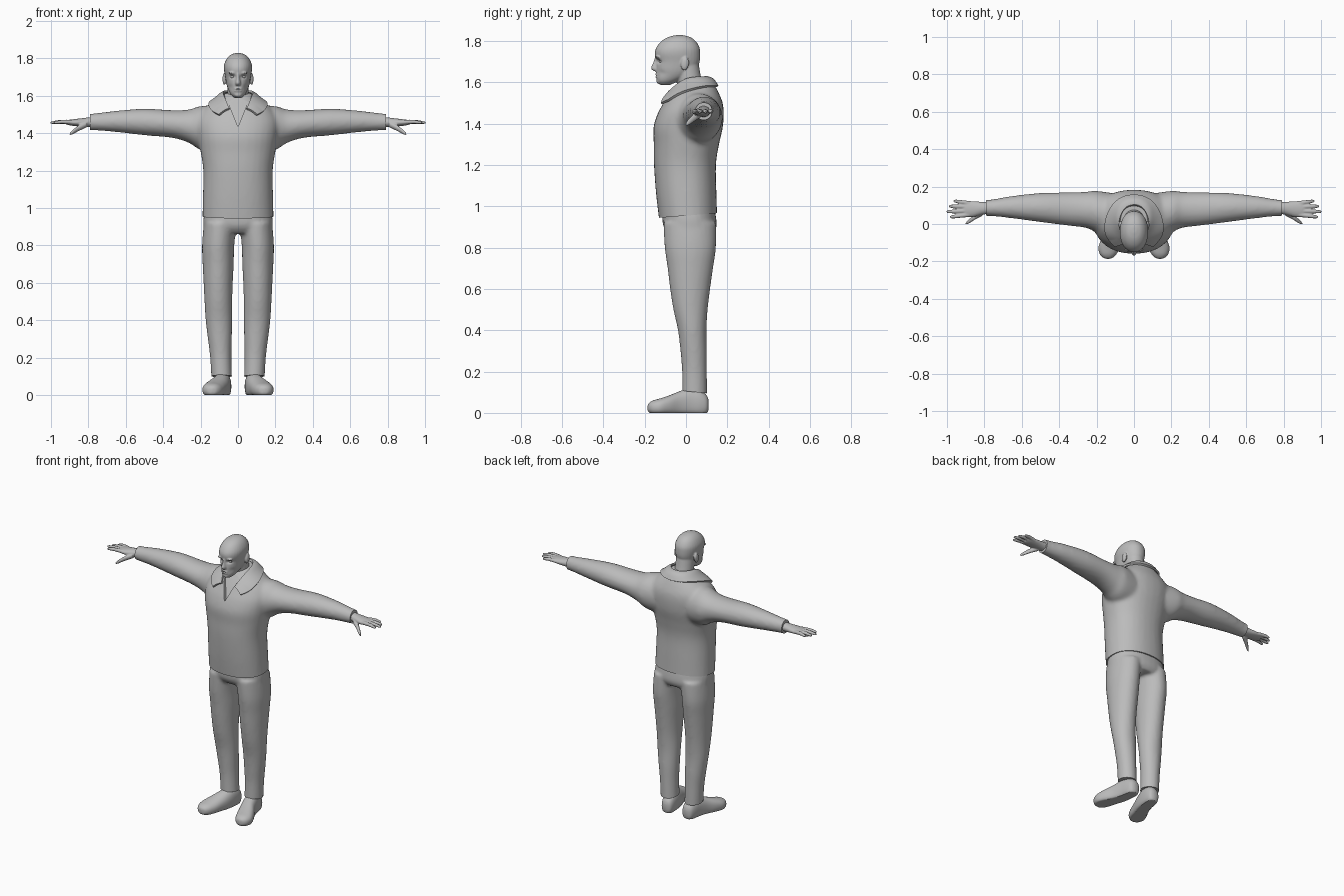
import bpy, bmesh, math
from mathutils import Matrix, Vector

default = bpy.data.objects.get("Cube")
if default:
    bpy.data.objects.remove(default, do_unlink=True)

grey = bpy.data.materials.new("plain grey")
grey.use_nodes = True
grey.diffuse_color = (0.5, 0.5, 0.5, 1)
grey.node_tree.nodes["Principled BSDF"].inputs["Base Color"].default_value = (0.5, 0.5, 0.5, 1)
parts = []


def spline(rows, steps=4):
    """Catmull-Rom interpolation between rows of numbers."""
    out = []
    last = len(rows) - 1
    for i in range(last):
        quads = list(zip(rows[max(i - 1, 0)], rows[i], rows[i + 1], rows[min(i + 2, last)]))
        for s in range(steps):
            t = s / steps
            out.append([b + t * ((c - a) / 2 + t * ((a - 2.5 * b + 2 * c - d / 2)
                        + t * (1.5 * (b - c) + (d - a) / 2))) for a, b, c, d in quads])
    return out + [list(rows[last])]


def loft(bm, axis, rows, power=2.0, sides=32, floor=False):
    """Closed skin over rings (position, centre u, centre v, radius u, radius v)."""
    order = {"x": (2, 0, 1), "y": (0, 2, 1), "z": (0, 1, 2)}[axis]
    rings = []
    for t, cu, cv, ru, rv in spline(rows):
        ring = []
        for k in range(sides):
            c, s = (f(math.tau * k / sides) for f in (math.cos, math.sin))
            p = (cu + max(ru, 0.002) * math.copysign(abs(c) ** (2 / power), c),
                 cv + max(rv, 0.002) * math.copysign(abs(s) ** (2 / power), s), t)
            co = Vector(p[i] for i in order)
            if floor:
                co.z = max(co.z, 0)
            ring.append(bm.verts.new(co))
        rings.append(ring)
    for a, b in zip(rings, rings[1:]):
        for k in range(sides):
            n = (k + 1) % sides
            bm.faces.new((a[k], a[n], b[n], b[k]))
    bm.faces.new(rings[0][::-1])
    bm.faces.new(rings[-1])


def ball(bm, place, size, tilt=0.0):
    m = Matrix.Translation(place) @ Matrix.Rotation(tilt, 4, "X") @ Matrix.Diagonal((*size, 1))
    bmesh.ops.create_uvsphere(bm, u_segments=16, v_segments=10, radius=1, matrix=m)


def mirror(bm):
    copy = bmesh.ops.duplicate(bm, geom=bm.verts[:] + bm.edges[:] + bm.faces[:])["geom"]
    for v in copy:
        if isinstance(v, bmesh.types.BMVert):
            v.co.x = -v.co.x


def make(name, bm, keep=True):
    bmesh.ops.recalc_face_normals(bm, faces=bm.faces[:])
    mesh = bpy.data.meshes.new(name)
    bm.to_mesh(mesh)
    bm.free()
    mesh.materials.append(grey)
    ob = bpy.data.objects.new(name, mesh)
    bpy.context.scene.collection.objects.link(ob)
    if keep:
        parts.append(ob)
    return ob


def modify(ob, kind, **settings):
    mod = ob.modifiers.new(kind.title(), kind)
    for key, value in settings.items():
        setattr(mod, key, value)


def bake(ob):
    graph = bpy.context.evaluated_depsgraph_get()
    mesh = bpy.data.meshes.new_from_object(ob.evaluated_get(graph))
    ob.modifiers.clear()
    ob.data = mesh


def fuse(ob, voxel, rounds):
    modify(ob, "REMESH", mode="VOXEL", voxel_size=voxel)
    modify(ob, "SMOOTH", factor=0.5, iterations=rounds)
    bake(ob)


def trim(ob, *planes):
    """Cut off what lies beyond each plane and close the opening."""
    bm = bmesh.new()
    bm.from_mesh(ob.data)
    for point, normal in planes:
        bmesh.ops.bisect_plane(bm, geom=bm.verts[:] + bm.edges[:] + bm.faces[:],
                               plane_co=point, plane_no=normal, clear_outer=True)
        bmesh.ops.holes_fill(bm, edges=[e for e in bm.edges if e.is_boundary], sides=0)
    bm.to_mesh(ob.data)
    bm.free()


# Jacket: sleeves and trunk fused into one soft form
bm = bmesh.new()
loft(bm, "x", [(.08, .04, 1.42, .12, .13), (.2, .067, 1.428, .11, .117), (.26, .076, 1.437, .096, .09),
               (.35, .08, 1.449, .089, .074), (.5, .088, 1.46, .078, .071), (.65, .09, 1.463, .06, .057),
               (.75, .087, 1.461, .046, .047), (.83, .085, 1.46, .04, .042)])
mirror(bm)
loft(bm, "z", [(.88, 0, .015, .192, .138), (1.05, 0, .002, .188, .146), (1.2, 0, -.005, .186, .15),
               (1.3, 0, .002, .2, .158), (1.38, 0, .01, .213, .168), (1.45, 0, .023, .22, .16),
               (1.5, 0, .034, .205, .144), (1.54, 0, .038, .17, .125), (1.58, 0, .045, .115, .098),
               (1.615, 0, .045, .075, .075)], power=2.2)
jacket = make("jacket", bm)
fuse(jacket, .011, 8)
trim(jacket, ((0, 0, .955), (0, .08, -1)), ((.79, 0, 0), (1, 0, 0)), ((-.79, 0, 0), (-1, 0, 0)))

# V neckline carved into the jacket front
bm = bmesh.new()
wedge = [[bm.verts.new((x, y, z)) for x, y, z in tri] for tri in (
    [(0, -.3, 1.435), (.083, -.3, 1.64), (-.083, -.3, 1.64)],
    [(0, -.122, 1.435), (.083, -.022, 1.64), (-.083, -.022, 1.64)])]
for tri in wedge:
    bm.faces.new(tri)
for k in range(3):
    n = (k + 1) % 3
    bm.faces.new((wedge[0][k], wedge[0][n], wedge[1][n], wedge[1][k]))
cutter = make("neckline_cutter", bm, keep=False)
cutter.hide_render = True
modify(jacket, "BOOLEAN", object=cutter, operation="DIFFERENCE", solver="EXACT")
bake(jacket)
bpy.data.objects.remove(cutter, do_unlink=True)

# Collar: folded strip lying over the shoulders
inner = [(0, .105, 1.625), (.05, .09, 1.625), (.076, .04, 1.62), (.075, -.02, 1.605),
         (.065, -.06, 1.575), (.046, -.1, 1.53)]
outer = [(0, .152, 1.575), (.085, .12, 1.57), (.138, .04, 1.55), (.148, -.03, 1.53),
         (.138, -.085, 1.515), (.1, -.118, 1.497)]
bm = bmesh.new()
strip = []
for a, b in zip(inner, outer):
    a, b = Vector(a), Vector(b)
    strip.append([bm.verts.new(p) for p in (a, (a + b) / 2 + Vector((0, 0, .008)), b)])
for a, b in zip(strip, strip[1:]):
    for k in range(2):
        bm.faces.new((a[k], a[k + 1], b[k + 1], b[k]))
collar = make("collar", bm)
modify(collar, "MIRROR")
modify(collar, "SUBSURF", levels=3, render_levels=3, boundary_smooth="PRESERVE_CORNERS")
modify(collar, "SHRINKWRAP", target=jacket, wrap_mode="OUTSIDE", offset=.009)
modify(collar, "SOLIDIFY", thickness=.012, offset=0)
bake(collar)

# Trousers: two legs fused with the hips
bm = bmesh.new()
loft(bm, "z", [(.06, .086, .042, .055, .06), (.2, .092, .041, .057, .06), (.3, .097, .037, .064, .064),
               (.4, .102, .03, .071, .069), (.5, .105, .022, .074, .083), (.6, .106, .02, .078, .097),
               (.7, .106, .021, .083, .11), (.8, .106, .021, .086, .124), (.92, .095, .018, .088, .128)])
mirror(bm)
loft(bm, "z", [(.865, 0, .025, .175, .105), (.9, 0, .02, .185, .128), (.95, 0, .015, .184, .13),
               (1.02, 0, .012, .17, .12)], power=2.3)
trousers = make("trousers", bm)
fuse(trousers, .01, 5)
trim(trousers, ((0, 0, .105), (0, -.1, -1)))

# Shoes, toes turned out and soles flat
bm = bmesh.new()
loft(bm, "y", [(.11, .076, .04, .012, .02), (.1, .076, .04, .032, .045), (.07, .078, .045, .042, .066),
               (.02, .084, .048, .046, .072), (-.03, .097, .042, .05, .063), (-.08, .118, .035, .056, .05),
               (-.125, .133, .028, .057, .042), (-.16, .138, .026, .045, .034), (-.18, .139, .025, .026, .022),
               (-.186, .139, .024, .006, .01)], power=2.3, floor=True)
mirror(bm)
make("shoes", bm)

# Hands: palm, four fingers and a lowered thumb
bm = bmesh.new()
loft(bm, "x", [(.76, .086, 1.46, .031, .029), (.81, .084, 1.458, .034, .025), (.86, .08, 1.457, .042, .02),
               (.9, .08, 1.457, .041, .015), (.92, .08, 1.457, .034, .009)])
for base, tip, reach in ((.112, .122, .965), (.092, .095, .99), (.07, .066, 1.003), (.049, .038, .985)):
    loft(bm, "x", [(.88, base, 1.458, .011, .012), ((.88 + reach) / 2, (base + tip) / 2, 1.461, .011, .011),
                   (reach - .012, tip, 1.457, .009, .008), (reach, tip, 1.456, .004, .004)], sides=12)
loft(bm, "x", [(.81, .063, 1.448, .02, .018), (.85, .038, 1.428, .015, .016),
               (.885, .012, 1.405, .011, .012), (.9, .002, 1.395, .004, .005)], sides=12)
mirror(bm)
fuse(make("hands", bm), .004, 3)

# Head: skull, neck, nose, brows, lips and ears
bm = bmesh.new()
loft(bm, "z", [(1.588, 0, -.1, .018, .025), (1.605, 0, -.09, .037, .05), (1.63, 0, -.065, .051, .079),
               (1.66, 0, -.048, .061, .097), (1.7, 0, -.039, .068, .105), (1.74, 0, -.041, .075, .11),
               (1.77, 0, -.039, .073, .104), (1.8, 0, -.036, .059, .083), (1.82, 0, -.033, .038, .052),
               (1.829, 0, -.031, .012, .016)], power=2.15)
loft(bm, "z", [(1.48, 0, .045, .062, .062), (1.57, 0, .025, .058, .062), (1.63, 0, .012, .057, .06),
               (1.7, 0, 0, .055, .06)])
loft(bm, "z", [(1.722, 0, -.135, .008, .016), (1.69, 0, -.138, .011, .024), (1.668, 0, -.14, .016, .03),
               (1.655, 0, -.135, .014, .022)], sides=16)
for side in (1, -1):
    ball(bm, (side * .03, -.135, 1.722), (.022, .014, .007))
    ball(bm, (side * .073, -.005, 1.69), (.01, .02, .033), -.15)
for z in (1.637, 1.627):
    ball(bm, (0, -.138, z), (.023, .012, .005))
ball(bm, (0, -.128, 1.606), (.022, .016, .014))
head = make("head", bm)
fuse(head, .0045, 4)

# Eye sockets, cheeks and mouth line pressed into the face
dents = [(s * x, z, w, h, d) for s in (1, -1) for x, z, w, h, d in (
    (.029, 1.702, .014, .009, .012), (.042, 1.645, .014, .016, .006))]
dents.append((0, 1.632, .02, .004, .005))
for v in head.data.vertices:
    if v.co.y < -.07:
        v.co.y += sum(d * math.exp(-((v.co.x - x) / w) ** 2 - ((v.co.z - z) / h) ** 2)
                      for x, z, w, h, d in dents)

# Eyeballs set in the sockets
bm = bmesh.new()
ball(bm, (.029, -.118, 1.702), (.012, .012, .009))
mirror(bm)
make("eyes", bm)

# Smooth shading with crisp hems
bpy.ops.object.select_all(action="DESELECT")
for ob in parts:
    ob.select_set(True)
bpy.context.view_layer.objects.active = jacket
bpy.ops.object.shade_smooth_by_angle(angle=math.radians(40))
